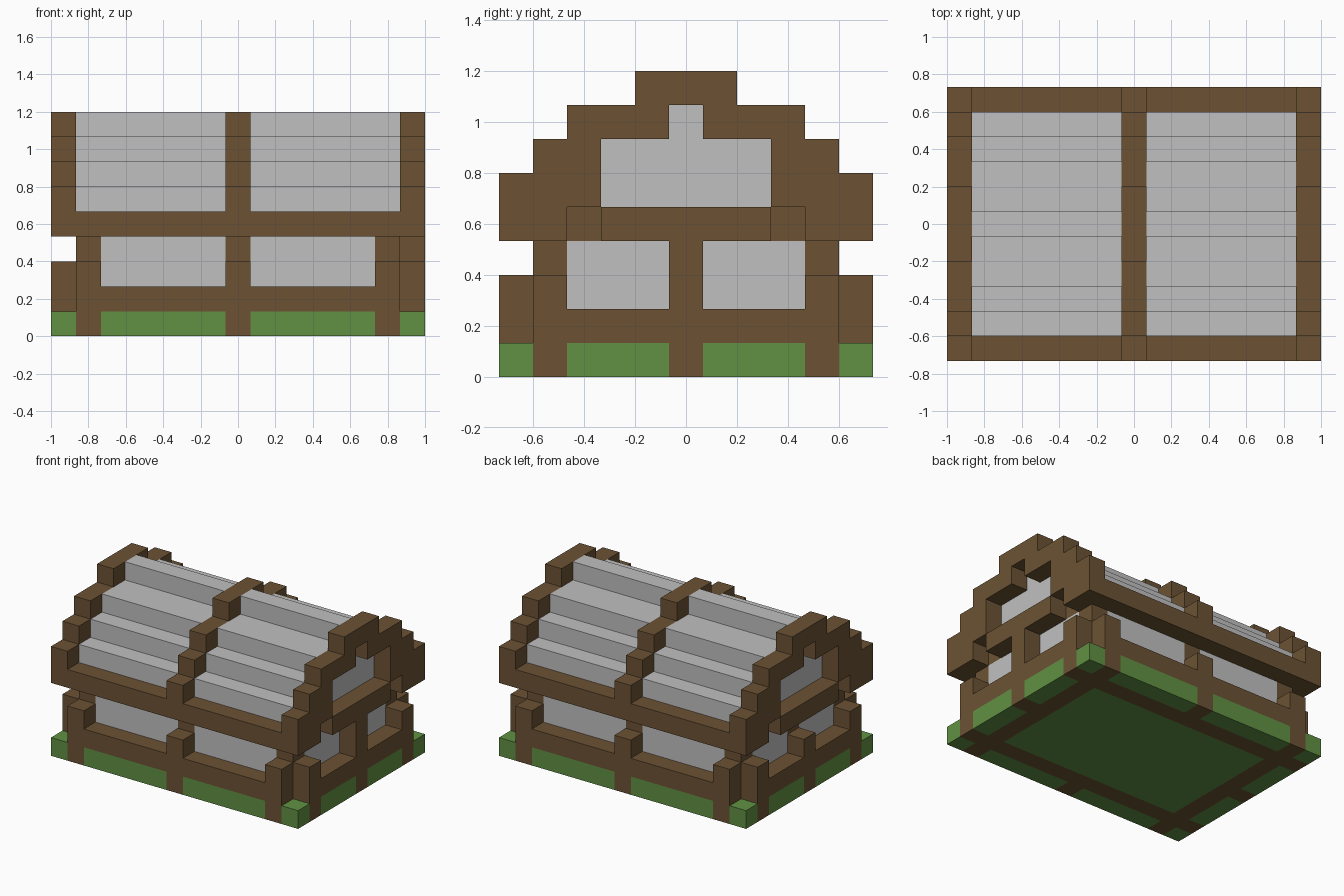
import bpy
import bmesh
from mathutils import Vector

U = 2 / 15  # one block

cube = bpy.data.objects.get("Cube")
if cube:
    bpy.data.objects.remove(cube, do_unlink=True)


def material(name, rgb):
    m = bpy.data.materials.new(name)
    m.use_nodes = True
    m.diffuse_color = (*rgb, 1)
    m.node_tree.nodes["Principled BSDF"].inputs["Base Color"].default_value = (*rgb, 1)
    return m


WOOD = material("brown wood", (0.15, 0.085, 0.034))
PLASTER = material("pale grey plaster", (0.52, 0.53, 0.52))
GRASS = material("grass green", (0.12, 0.285, 0.056))


def finish(name, bm, mat):
    bmesh.ops.recalc_face_normals(bm, faces=bm.faces)
    mesh = bpy.data.meshes.new(name)
    bm.to_mesh(mesh)
    bm.free()
    mesh.materials.append(mat)
    obj = bpy.data.objects.new(name, mesh)
    bpy.context.collection.objects.link(obj)


def box(name, mat, x, y, z):
    """Box from (low, high) ranges, in blocks."""
    bm = bmesh.new()
    bmesh.ops.create_cube(bm, size=1)
    for v in bm.verts:
        v.co = Vector([U * (r[0] if c < 0 else r[1]) for c, r in zip(v.co, (x, y, z))])
    finish(name, bm, mat)


def extrude_x(name, mat, half, x):
    """Mirror a half profile of (y, z) points and extrude it along x."""
    bm = bmesh.new()
    outline = half + [(-y, z) for y, z in reversed(half)]
    face = bm.faces.new([bm.verts.new((x[0] * U, y * U, z * U)) for y, z in outline])
    ext = bmesh.ops.extrude_face_region(bm, geom=[face])
    verts = [g for g in ext["geom"] if isinstance(g, bmesh.types.BMVert)]
    bmesh.ops.translate(bm, verts=verts, vec=((x[1] - x[0]) * U, 0, 0))
    finish(name, bm, mat)


def span(s, a, b):
    """Range a..b, flipped to the other side when s is negative."""
    return (a, b) if s > 0 else (-b, -a)


MID = (-0.5, 0.5)
X_NAME = {1: "left", -1: "right"}
Y_NAME = {1: "back", -1: "front"}

# Ground layer: lawn inside a timber ring
box("inner_lawn", GRASS, (-5.5, 5.5), (-3.5, 3.5), (0, 1))
for sy in (-1, 1):
    box(Y_NAME[sy] + "_footing", WOOD, (-6.5, 6.5), span(sy, 3.5, 4.5), (0, 1))
for sx in (-1, 1):
    box(X_NAME[sx] + "_footing", WOOD, span(sx, 5.5, 6.5), (-3.5, 3.5), (0, 1))

# Long walls: sill, centre posts and eaves
for sy in (-1, 1):
    n = Y_NAME[sy]
    box(n + "_sill", WOOD, (-6.5, 6.5), span(sy, 4.5, 5.5), (1, 2))
    box(n + "_centre_buttress", WOOD, MID, span(sy, 4.5, 5.5), (0, 3))
    box(n + "_centre_post", WOOD, MID, span(sy, 3.5, 4.5), (1, 4))
    box(n + "_eave_beam", WOOD, (-7.5, 7.5), span(sy, 4.5, 5.5), (4, 5))

# End walls: sill, centre posts, tie beams; the left buttress is taller
for sx in (-1, 1):
    n = X_NAME[sx]
    box(n + "_sill", WOOD, span(sx, 6.5, 7.5), (-4.5, 4.5), (1, 2))
    box(n + "_centre_buttress", WOOD, span(sx, 6.5, 7.5), MID, (0, 4 if sx > 0 else 3))
    box(n + "_centre_post", WOOD, span(sx, 5.5, 6.5), MID, (1, 4))
    box(n + "_tie_beam", WOOD, span(sx, 5.5, 6.5), (-4.5, 4.5), (4, 5))
    box(n + "_gable_beam", WOOD, span(sx, 6.5, 7.5), (-2.5, 2.5), (4, 5))

# Corners: posts, buttresses, plaster panels and grass patches
for sx in (-1, 1):
    for sy in (-1, 1):
        n = Y_NAME[sy] + "_" + X_NAME[sx]
        edge_x, edge_y = span(sx, 6.5, 7.5), span(sy, 4.5, 5.5)
        wall_x, wall_y = span(sx, 5.5, 6.5), span(sy, 3.5, 4.5)
        long_x, long_y = span(sx, 0.5, 5.5), span(sy, 0.5, 3.5)
        box(n + "_corner_post", WOOD, wall_x, wall_y, (1, 4))
        box(n + "_buttress", WOOD, wall_x, edge_y, (0, 3))
        box(n + "_end_buttress", WOOD, edge_x, wall_y, (0, 3))
        box(n + "_wall_panel", PLASTER, long_x, wall_y, (1, 4))
        box(n + "_end_wall_panel", PLASTER, wall_x, long_y, (1, 4))
        box(n + "_grass_corner", GRASS, edge_x, edge_y, (0, 1))
        box(n + "_grass_patch", GRASS, long_x, edge_y, (0, 1))
        box(n + "_end_grass_patch", GRASS, edge_x, long_y, (0, 1))

# Stepped roof between three timber frames
ROOF = [(4.5, 5), (4.5, 6), (3.5, 6), (3.5, 7), (2.5, 7), (2.5, 8), (0.5, 8), (0.5, 9)]
FRAME = [(0.5, 8), (0.5, 7), (2.5, 7), (2.5, 5), (3.5, 5), (3.5, 4), (5.5, 4), (5.5, 6),
         (4.5, 6), (4.5, 7), (3.5, 7), (3.5, 8), (1.5, 8), (1.5, 9)]
for sx in (-1, 1):
    extrude_x(X_NAME[sx] + "_roof", PLASTER, ROOF, span(sx, 0.5, 6.5))


def arch(name, x):
    """Frame built from the arch outline: outer steps, then the inner opening."""
    bm = bmesh.new()
    inner, outer = FRAME[:6], FRAME[6:]
    flip = [(-y, z) for y, z in outer[::-1]]
    loop = inner + outer + flip + [(-y, z) for y, z in inner[::-1]]
    face = bm.faces.new([bm.verts.new((x[0] * U, y * U, z * U)) for y, z in loop])
    ext = bmesh.ops.extrude_face_region(bm, geom=[face])
    verts = [g for g in ext["geom"] if isinstance(g, bmesh.types.BMVert)]
    bmesh.ops.translate(bm, verts=verts, vec=((x[1] - x[0]) * U, 0, 0))
    finish(name, bm, WOOD)


arch("right_gable_frame", (-7.5, -6.5))
arch("middle_roof_frame", MID)
arch("left_gable_frame", (6.5, 7.5))
